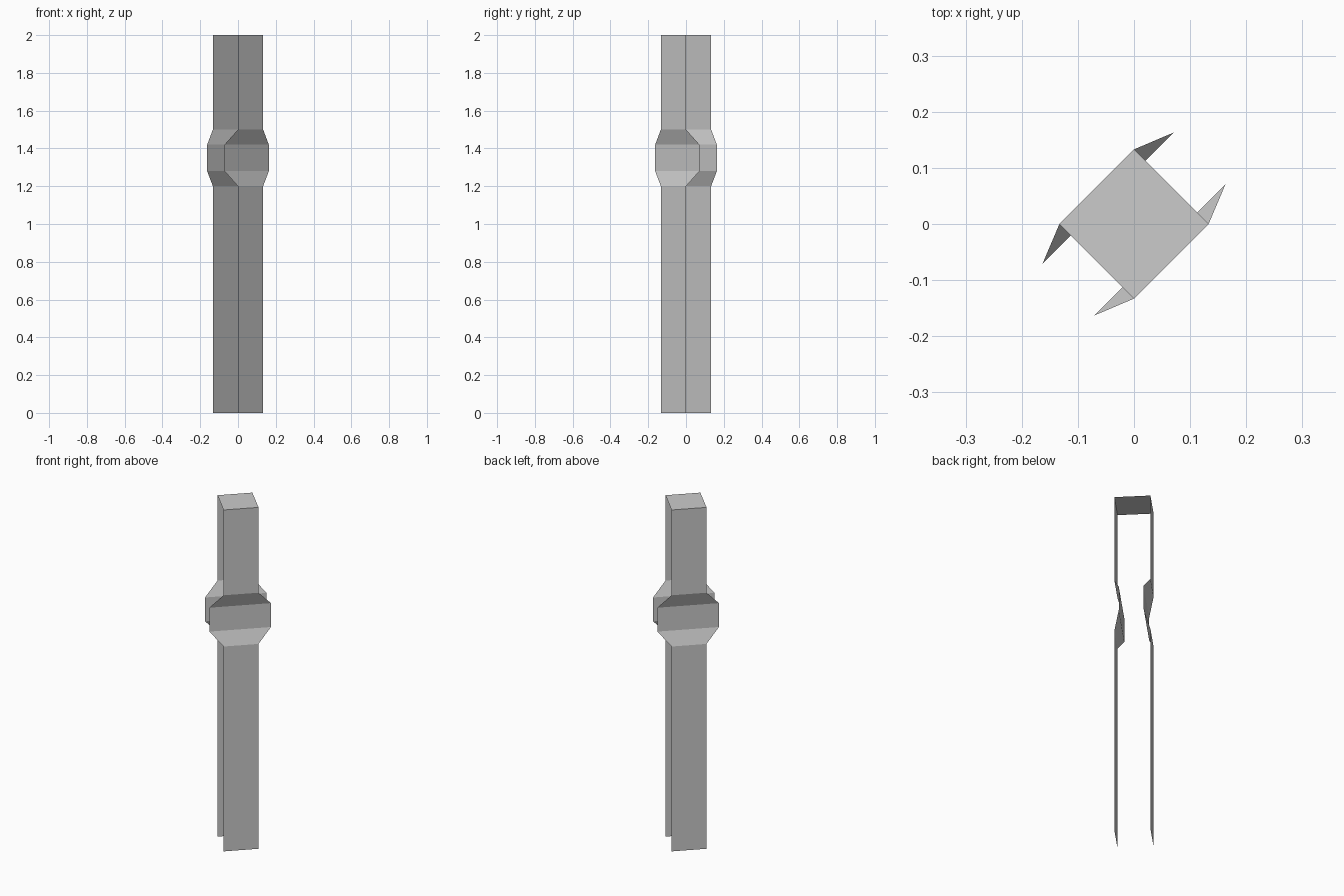
import bpy, math
from mathutils import Matrix

if "Cube" in bpy.data.objects:
    bpy.data.objects.remove(bpy.data.objects["Cube"])

grey = bpy.data.materials.new("plain_grey")
grey.diffuse_color = (0.6, 0.6, 0.6, 1)
grey.use_nodes = True
grey.node_tree.nodes["Principled BSDF"].inputs["Base Color"].default_value = grey.diffuse_color

H = 0.094          # half side of the square column
PINCH, FLARE = 0.065, 0.166   # band: pulled inward, widened sideways

# side sheet outline: (height, distance from centre, half width)
PROFILE = [(0, H, H), (1.2, H, H), (1.28, PINCH, FLARE),
           (1.42, PINCH, FLARE), (1.5, H, H), (2, H, H)]


def add_mesh(name, verts, faces, angle):
    rot = Matrix.Rotation(angle, 4, 'Z')
    mesh = bpy.data.meshes.new(name)
    mesh.from_pydata(verts, [], faces)
    mesh.transform(rot)
    mesh.materials.append(grey)
    obj = bpy.data.objects.new(name, mesh)
    bpy.context.collection.objects.link(obj)
    return obj


# two opposite open sheets, each with a pinched and flared band
verts = []
for z, dist, half in PROFILE:
    verts += [(-half, -dist, z), (half, -dist, z)]
faces = [(i, i + 1, i + 3, i + 2) for i in range(0, len(verts) - 2, 2)]
for name, angle in (("front_right_sheet", 45), ("back_left_sheet", 225)):
    add_mesh(name, verts, faces, math.radians(angle))

# flat top joining the sheets
add_mesh("top_cap", [(-H, -H, 2), (H, -H, 2), (H, H, 2), (-H, H, 2)],
         [(0, 1, 2, 3)], math.radians(45))
